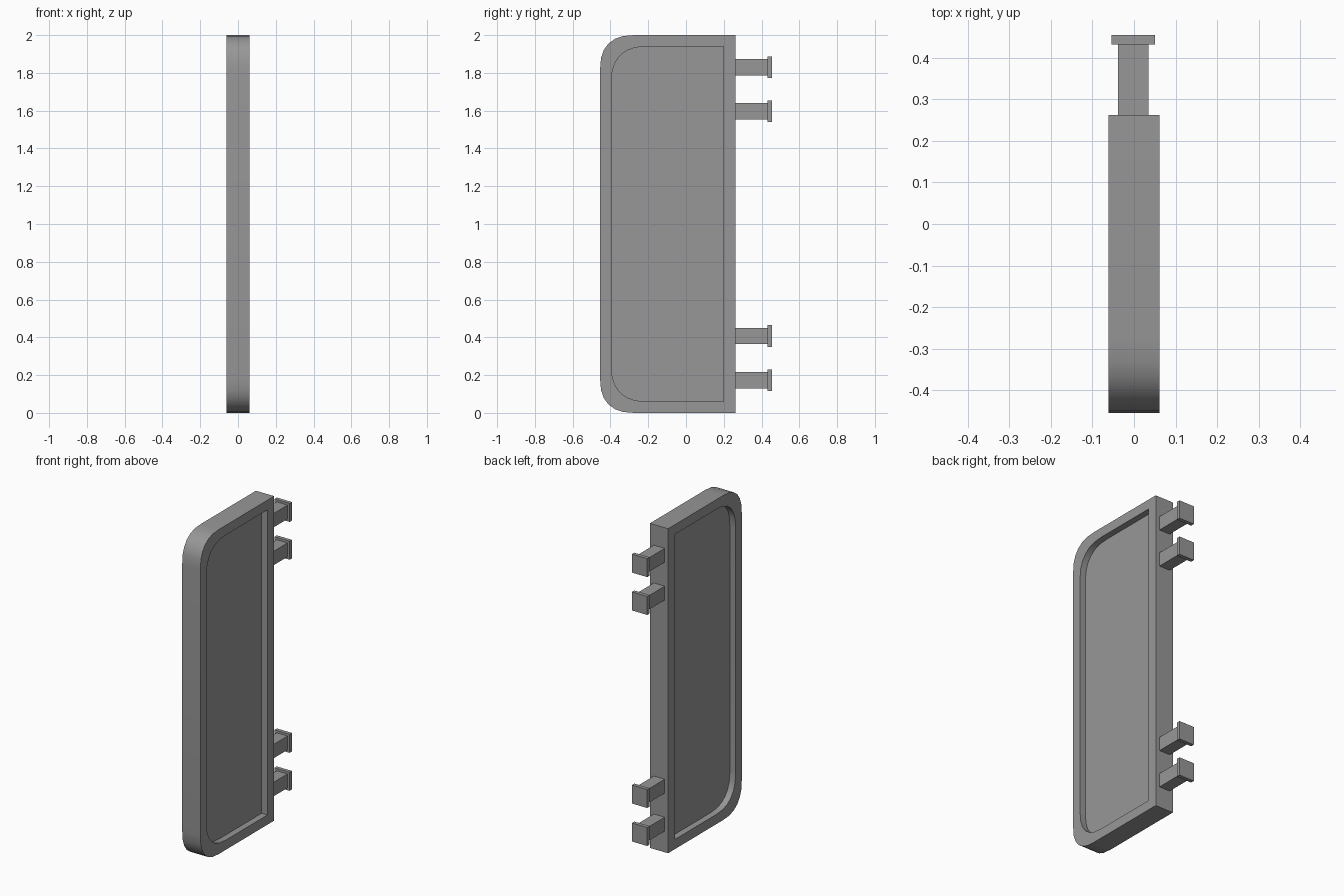
import bpy, bmesh
from math import sin, cos, pi, copysign

if "Cube" in bpy.data.objects:
    bpy.data.objects.remove(bpy.data.objects["Cube"])

HALF_T = 0.062      # half thickness of the frame
PANEL_X = 0.023     # half thickness of the recessed panel
SEGS = 6            # segments per rounded corner

grey = bpy.data.materials.new("dark_grey")
grey.diffuse_color = (0.31, 0.31, 0.31, 1)
grey.use_nodes = True
grey.node_tree.nodes["Principled BSDF"].inputs["Base Color"].default_value = grey.diffuse_color


def soft(v):
    """Slightly squared rounding."""
    return copysign(abs(v) ** 0.82, v) if abs(v) > 1e-6 else 0.0


def profile(y0, y1, z0, z1, r):
    """Square corners on the +y side, rounded corners on the -y side."""
    pts = [(y1, z0), (y1, z1)]
    for cz, start in ((z1 - r, pi / 2), (z0 + r, pi)):
        for i in range(SEGS + 1):
            a = start + i * pi / 2 / SEGS
            pts.append((y0 + r + r * soft(cos(a)), cz + r * soft(sin(a))))
    return pts


def finish(name, bm):
    bmesh.ops.recalc_face_normals(bm, faces=bm.faces[:])
    me = bpy.data.meshes.new(name)
    bm.to_mesh(me)
    bm.free()
    me.materials.append(grey)
    ob = bpy.data.objects.new(name, me)
    bpy.context.collection.objects.link(ob)
    return ob


def box(name, x, y, z):
    bpy.ops.mesh.primitive_cube_add(
        size=1, location=[(a + b) / 2 for a, b in (x, y, z)])
    ob = bpy.context.object
    ob.name = name
    ob.scale = [b - a for a, b in (x, y, z)]
    ob.data.materials.append(grey)
    return ob


# Framed panel: loops run from one recessed face, round the rim, to the other
outer = profile(-0.455, 0.263, 0.0, 2.0, 0.18)
inner = profile(-0.395, 0.198, 0.06, 1.94, 0.19)
bm = bmesh.new()
loops = [[bm.verts.new((x, y, z)) for y, z in pts] for x, pts in (
    (-PANEL_X, inner), (-HALF_T, inner), (-HALF_T, outer),
    (HALF_T, outer), (HALF_T, inner), (PANEL_X, inner))]
for a, b in zip(loops, loops[1:]):
    for i in range(len(a)):
        j = (i + 1) % len(a)
        bm.faces.new((a[i], a[j], b[j], b[i]))
bm.faces.new(loops[0])
bm.faces.new(loops[-1])
panel = finish("framed_panel", bm)
bpy.context.view_layer.objects.active = panel
panel.select_set(True)
bpy.ops.object.shade_smooth_by_angle(angle=pi / 6)

# Mounting pegs with square heads along the straight edge
CX = -0.002
for n, z in enumerate((0.173, 0.407, 1.597, 1.83), 1):
    box(f"peg_shaft_{n}", (CX - 0.037, CX + 0.037), (0.255, 0.433), (z - 0.043, z + 0.043))
    box(f"peg_head_{n}", (CX - 0.052, CX + 0.052), (0.432, 0.455), (z - 0.057, z + 0.057))
